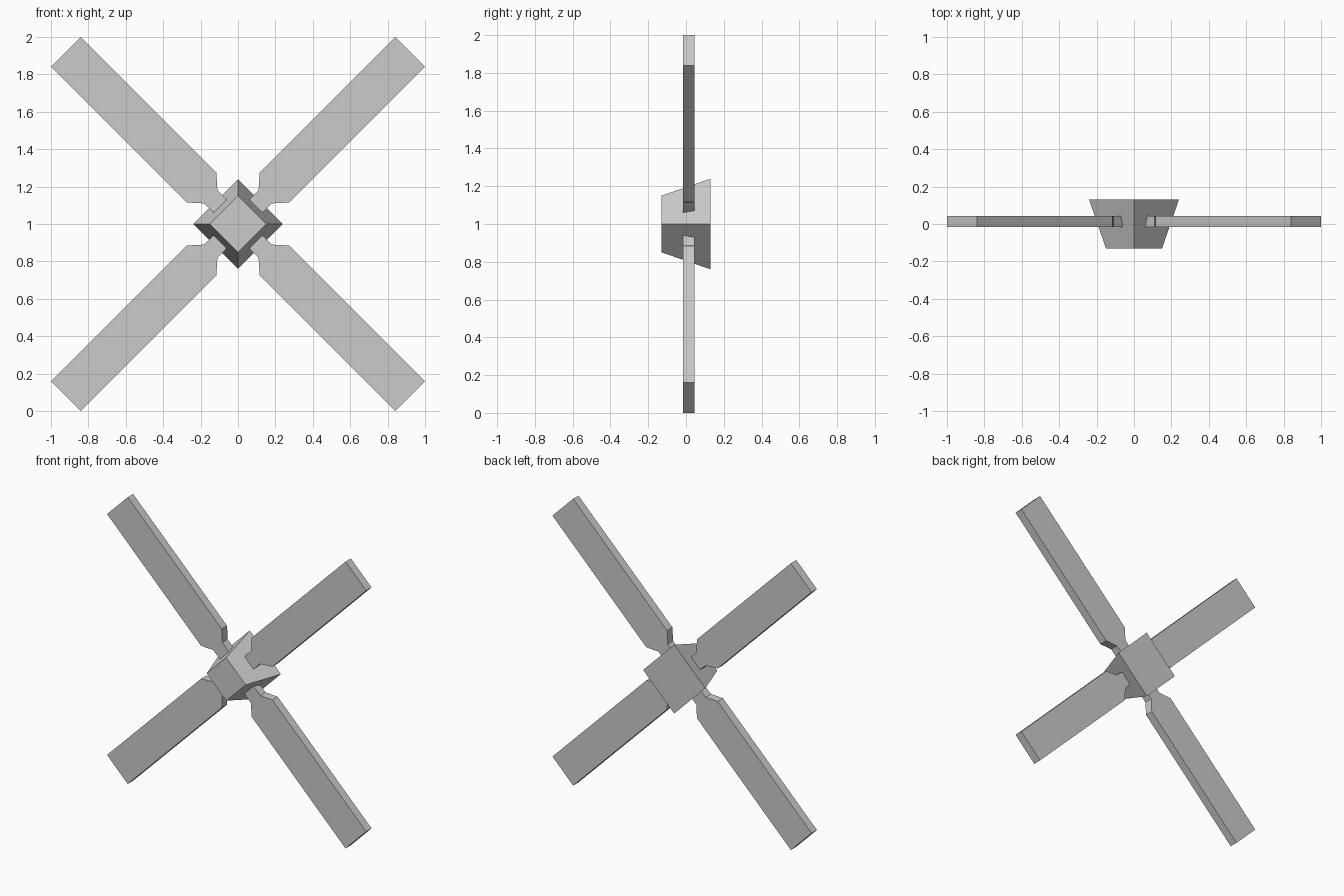
import bpy, bmesh, math
from mathutils import Matrix

if "Cube" in bpy.data.objects:
    bpy.data.objects.remove(bpy.data.objects["Cube"])

CENTRE = Matrix.Translation((0, 0, 1))


def add_object(name, bm):
    bmesh.ops.recalc_face_normals(bm, faces=bm.faces)
    mesh = bpy.data.meshes.new(name)
    bm.to_mesh(mesh)
    bm.free()
    obj = bpy.data.objects.new(name, mesh)
    bpy.context.collection.objects.link(obj)
    return obj


# Tapered square hub, narrow end facing the front
HUB_FRONT, HUB_BACK, HUB_HALF = 0.15, 0.24, 0.13
bm = bmesh.new()
bmesh.ops.create_cone(bm, cap_ends=True, segments=4, radius1=HUB_BACK,
                      radius2=HUB_FRONT, depth=2 * HUB_HALF)
bm.transform(CENTRE @ Matrix.Rotation(math.pi / 2, 4, 'X'))
add_object("hub", bm)


def hub_surface(y):
    """Distance from the axis to a flat hub side at depth y."""
    t = (y + HUB_HALF) / (2 * HUB_HALF)
    return (HUB_FRONT + (HUB_BACK - HUB_FRONT) * t) / math.sqrt(2)


# Four flat blades with a narrow neck whose root sits flush on the hub
Y_FRONT, Y_BACK = -0.015, 0.044


def blade(name, angle):
    bm = bmesh.new()
    rings = []
    for y in (Y_FRONT, Y_BACK):
        half = [(hub_surface(y), 0.049), (0.207, 0.051),
                (0.276, 0.113), (1.301, 0.113)]
        outline = half + [(u, -v) for u, v in reversed(half)]
        rings.append([bm.verts.new((u, y, v)) for u, v in outline])
    front, back = rings
    bm.faces.new(front)
    bm.faces.new(back)
    n = len(front)
    for i in range(n):
        j = (i + 1) % n
        bm.faces.new((front[i], front[j], back[j], back[i]))
    bm.transform(CENTRE @ Matrix.Rotation(angle, 4, 'Y'))
    add_object(name, bm)


for i in range(4):
    blade(f"blade_{i + 1}", math.radians(45 + 90 * i))
